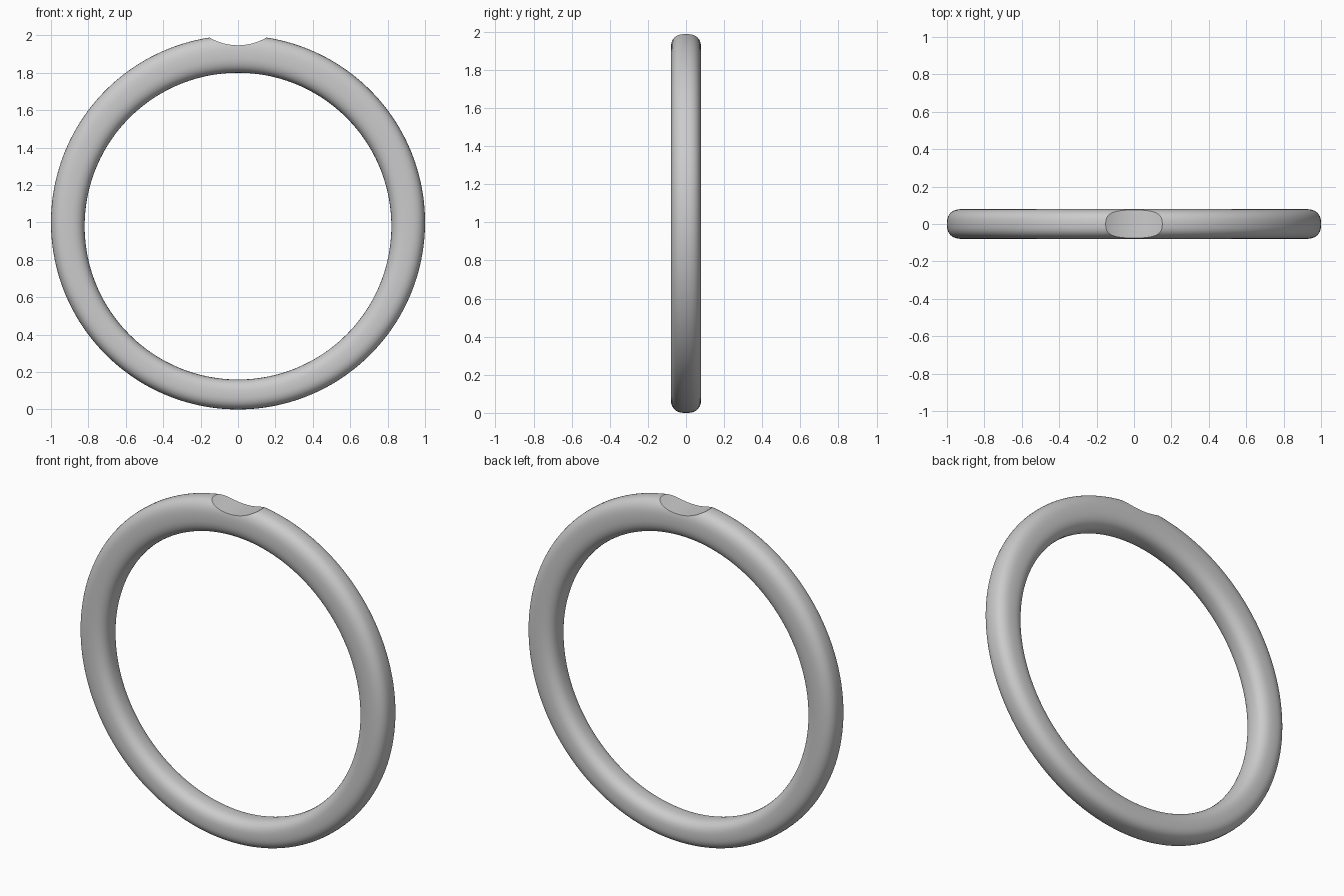
import bpy, bmesh
from math import sin, cos, pi, copysign

if "Cube" in bpy.data.objects:
    bpy.data.objects.remove(bpy.data.objects["Cube"])

SEGMENTS, SECTION = 192, 40
EXPONENT = 2.6      # squareness of the rounded cross-section
HALF_WIDTH = 0.08


def superpower(v):
    return copysign(abs(v) ** (2 / EXPONENT), v)


# Ring band: thicker at the top because the hole sits slightly low
bm = bmesh.new()
loops = []
for i in range(SEGMENTS):
    a = 2 * pi * i / SEGMENTS
    outer = (cos(a), 1 + sin(a))
    inner = (0.82 * cos(a), 0.98 + 0.82 * sin(a))
    loop = []
    for j in range(SECTION):
        b = 2 * pi * j / SECTION
        t = (1 + superpower(cos(b))) / 2
        x = inner[0] + (outer[0] - inner[0]) * t
        z = inner[1] + (outer[1] - inner[1]) * t
        loop.append(bm.verts.new((x, HALF_WIDTH * superpower(sin(b)), z)))
    loops.append(loop)
for i in range(SEGMENTS):
    p, q = loops[i], loops[(i + 1) % SEGMENTS]
    for j in range(SECTION):
        k = (j + 1) % SECTION
        bm.faces.new((p[j], p[k], q[k], q[j]))
bmesh.ops.recalc_face_normals(bm, faces=bm.faces)
mesh = bpy.data.meshes.new("ring_band")
bm.to_mesh(mesh)
bm.free()
ring = bpy.data.objects.new("ring_band", mesh)
bpy.context.collection.objects.link(ring)

# Cutter for the shallow stone seat at the top
bpy.ops.mesh.primitive_cylinder_add(vertices=128, radius=0.3, depth=0.5,
                                    location=(0, 0, 2.247), rotation=(pi / 2, 0, 0))
cutter = bpy.context.object
cutter.name = "seat_cutter"
cutter.hide_render = True

cut = ring.modifiers.new("seat", 'BOOLEAN')
cut.operation = 'DIFFERENCE'
cut.solver = 'EXACT'
cut.object = cutter
bpy.ops.object.select_all(action='DESELECT')
ring.select_set(True)
bpy.context.view_layer.objects.active = ring
bpy.ops.object.modifier_apply(modifier=cut.name)
bpy.data.objects.remove(cutter)
bpy.ops.object.shade_smooth_by_angle(angle=0.5)
